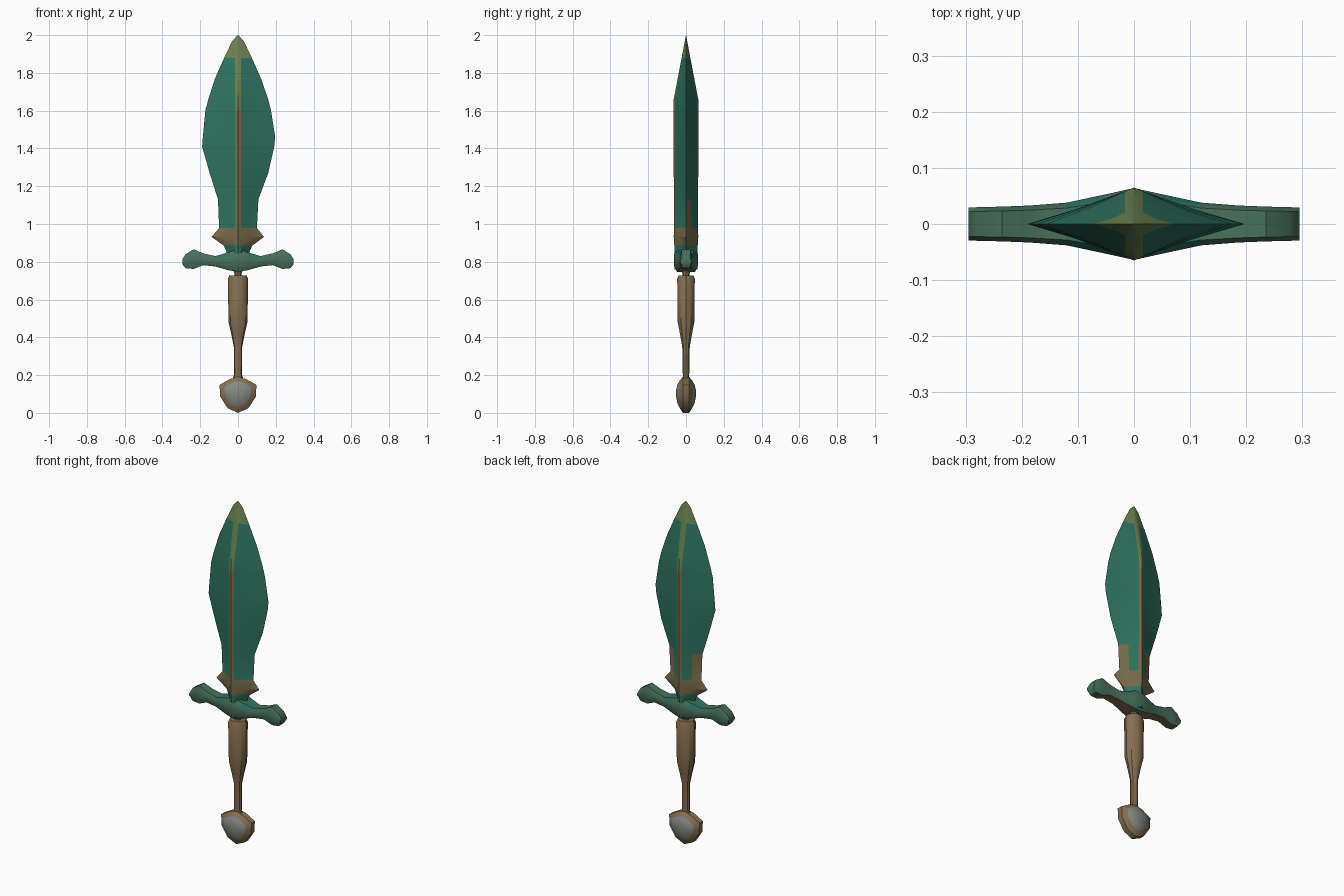
import bpy, bmesh
from math import sin, cos, pi, radians

cube = bpy.data.objects.get("Cube")
if cube:
    bpy.data.objects.remove(cube)


def srgb(c):
    c /= 255
    return c / 12.92 if c <= 0.04045 else ((c + 0.055) / 1.055) ** 2.4


def material(name, r, g, b):
    m = bpy.data.materials.new(name)
    m.use_nodes = True
    col = (srgb(r), srgb(g), srgb(b), 1)
    m.diffuse_color = col
    bsdf = m.node_tree.nodes["Principled BSDF"]
    bsdf.inputs["Base Color"].default_value = col
    bsdf.inputs["Roughness"].default_value = 0.8
    return m


TEAL = material("teal", 46, 116, 96)
BRONZE = material("worn bronze", 122, 108, 76)
OLIVE = material("olive green", 106, 132, 80)
PATINA = material("dull patina", 72, 112, 92)
LEATHER = material("tan leather", 134, 112, 82)
STONE = material("grey stone", 134, 136, 130)


def loft(name, rings, mats, rule=lambda c: 0, angle=35):
    """Skin closed rings of equal size; rule picks a material from a face centre."""
    bm = bmesh.new()
    loops = [[bm.verts.new(p) for p in ring] for ring in rings]
    n = len(loops[0])
    for a, b in zip(loops, loops[1:]):
        for i in range(n):
            j = (i + 1) % n
            bm.faces.new((a[i], a[j], b[j], b[i]))
    bm.faces.new(loops[0])
    bm.faces.new(loops[-1])
    bmesh.ops.recalc_face_normals(bm, faces=bm.faces)
    for f in bm.faces:
        f.material_index = rule(f.calc_center_median())
    me = bpy.data.meshes.new(name)
    bm.to_mesh(me)
    bm.free()
    for m in mats:
        me.materials.append(m)
    ob = bpy.data.objects.new(name, me)
    bpy.context.collection.objects.link(ob)
    bpy.ops.object.select_all(action="DESELECT")
    ob.select_set(True)
    bpy.context.view_layer.objects.active = ob
    bpy.ops.object.shade_smooth_by_angle(angle=radians(angle))
    return ob


# Blade and collar: hollow-ground diamond sections with a narrow central ridge
def blade_ring(z, left, right, d):
    s = min(0.016, left * 0.3)
    half = [(-left, 0), (-left * 0.55, 0.4), (-s, 0.9), (0, 1),
            (s, 0.9), (right * 0.55, 0.4)]
    front = [(x, -y * d, z) for x, y in half]
    back = [(x, y * d, z) for x, y in [(right, 0)] + half[:0:-1]]
    return front + back


blade_rows = [  # height, left width, right width, half depth
    (0.76, 0.05, 0.05, 0.062), (0.85, 0.06, 0.06, 0.062),
    (0.885, 0.075, 0.075, 0.062), (0.932, 0.14, 0.138, 0.065),
    (0.978, 0.10, 0.10, 0.064), (1.13, 0.106, 0.108, 0.064),
    (1.27, 0.15, 0.16, 0.065), (1.41, 0.19, 0.192, 0.065),
    (1.46, 0.186, 0.197, 0.065), (1.60, 0.173, 0.175, 0.065),
    (1.66, 0.157, 0.16, 0.065), (1.77, 0.122, 0.122, 0.044),
    (1.88, 0.073, 0.073, 0.023), (1.97, 0.03, 0.03, 0.006),
    (1.998, 0.003, 0.003, 0.001)]


def blade_colour(c):
    if c.z > 1.88:
        return 2
    if abs(c.x) < 0.017 and c.z > 0.94:
        return 2 if c.z > 1.61 else 1
    if 0.9 < c.z < 0.96:
        return 1
    if 0.98 < c.z < 1.1 and c.y > 0 and abs(c.x) > 0.06:
        return 1
    return 0


loft("blade", [blade_ring(*r) for r in blade_rows],
     [TEAL, BRONZE, OLIVE], blade_colour, 30)

# Crossguard: box sections swept sideways, pointed in plan, with flared ends
arm = [(0.295, 0.788, 0.812, 0.029), (0.278, 0.766, 0.84, 0.03),
       (0.235, 0.762, 0.866, 0.031), (0.185, 0.782, 0.845, 0.033),
       (0.12, 0.775, 0.83, 0.038), (0.05, 0.755, 0.85, 0.053)]
stations = [(-a[0],) + a[1:] for a in arm] + [(0, 0.747, 0.87, 0.064)] + arm[::-1]


def guard_colour(c):
    if c.z < 0.782 and abs(c.y) < 0.01 and abs(c.x) < 0.24:
        return 1
    return 2 if 0.05 < abs(c.x) < 0.15 and c.z > 0.82 else 0


def guard_ring(x, lo, hi, d):
    mid, e = (lo + hi) / 2, (hi - lo) / 4
    side = [(lo, 0.75), (mid - e, 1), (mid + e, 1), (hi, 0.75)]
    return ([(x, -d * k, z) for z, k in side]
            + [(x, d * k, z) for z, k in side[::-1]])


loft("crossguard", [guard_ring(*s) for s in stations],
     [PATINA, BRONZE, TEAL], guard_colour, 40)


# Grip and neck: turned sections
def turned(name, rows, mat, sides=10):
    rings = [[(rx * cos(2 * pi * i / sides), ry * sin(2 * pi * i / sides), z)
              for i in range(sides)] for z, rx, ry in rows]
    return loft(name, rings, [mat])


turned("neck", [(0.70, 0.025, 0.022), (0.735, 0.018, 0.018),
                (0.765, 0.028, 0.03)], BRONZE, 8)
turned("grip", [(0.17, 0.03, 0.014), (0.205, 0.021, 0.018), (0.35, 0.022, 0.021),
                (0.42, 0.036, 0.034), (0.48, 0.05, 0.046), (0.71, 0.054, 0.049),
                (0.727, 0.046, 0.042)], LEATHER)

# Pommel: faceted lens with a stone set in each face
outline = [(0, 0.0), (0.055, 0.025), (0.094, 0.085), (0.098, 0.148), (0.045, 0.178),
           (0, 0.192), (-0.045, 0.178), (-0.098, 0.148), (-0.094, 0.085), (-0.055, 0.025)]
layers = [(0.052, 0.2), (0.046, 0.5), (0.034, 0.74), (0.016, 1)]
layers = [(-y, k) for y, k in layers] + layers[::-1]
loft("pommel", [[(x * k, y, 0.105 + (z - 0.105) * k) for x, z in outline]
                for y, k in layers],
     [LEATHER, STONE], lambda c: int(abs(c.y) > 0.037), 45)
